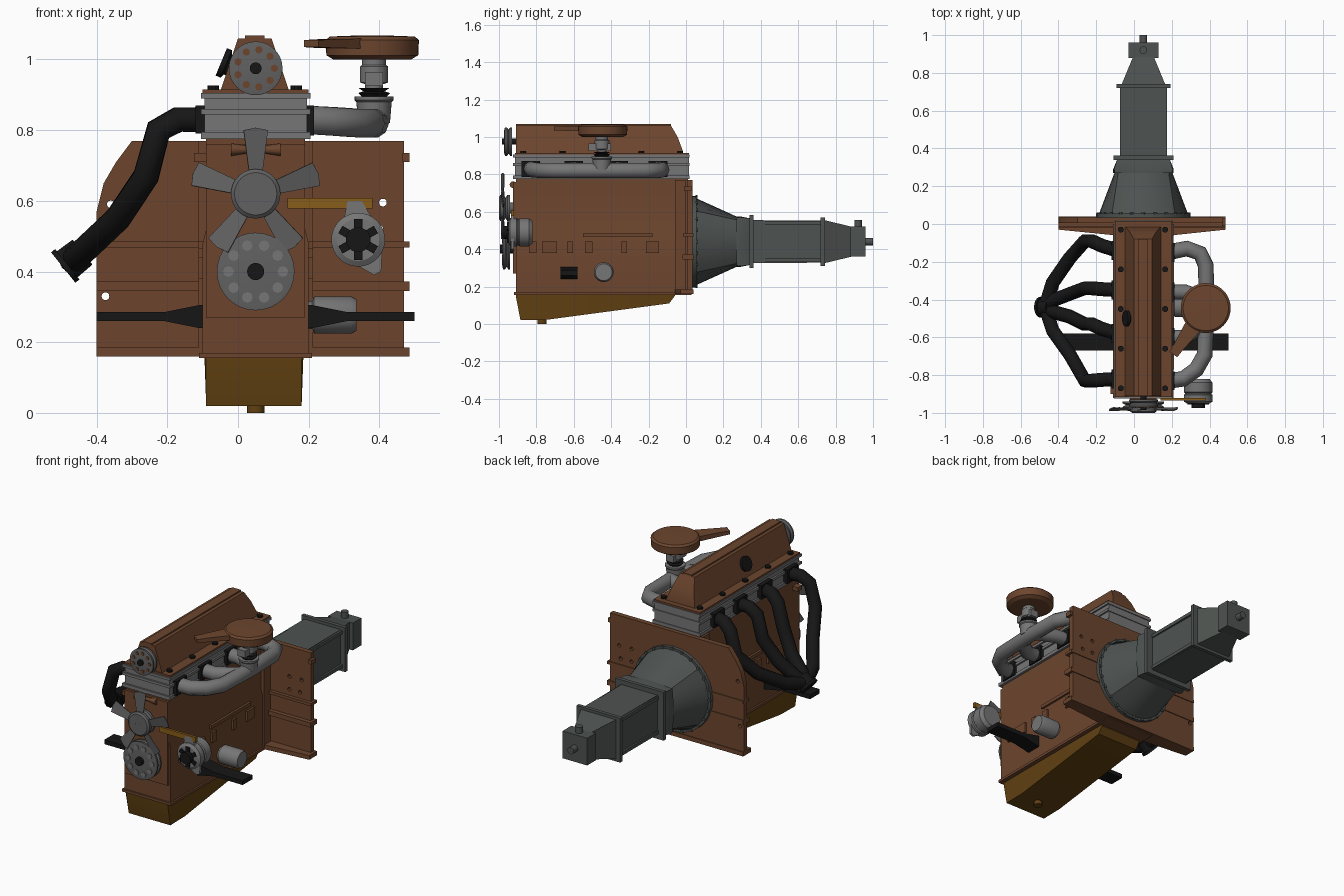
import bpy
import bmesh
from math import sin, cos, pi, radians
from mathutils import Vector, Matrix

default_cube = bpy.data.objects.get("Cube")
if default_cube:
    bpy.data.objects.remove(default_cube, do_unlink=True)

CENTRE = .05          # crankshaft line, offset from the model's middle
SHAFT_HEIGHT = .44    # height of the transmission axis
FRONT, UP, SIDE = Vector((0, -1, 0)), Vector((0, 0, 1)), Vector((1, 0, 0))


def material(name, red, green, blue):
    mat = bpy.data.materials.new(name)
    mat.use_nodes = True
    colour = (red, green, blue, 1)
    mat.diffuse_color = colour
    mat.node_tree.nodes["Principled BSDF"].inputs["Base Color"].default_value = colour
    return mat


brown = material("brown_paint", .15, .06, .027)
ochre = material("ochre_paint", .12, .053, .006)
orange = material("orange_bracket", .25, .11, .01)
casing = material("casing_grey", .075, .085, .08)
alloy = material("alloy", .18, .18, .18)
steel = material("steel", .12, .12, .12)
black = material("black_iron", .008, .008, .008)


def loft(name, rings, mat):
    """Skin a list of matching point rings and cap both ends."""
    bm = bmesh.new()
    loops = [[bm.verts.new(p) for p in ring] for ring in rings]
    count = len(loops[0])
    for a, b in zip(loops, loops[1:]):
        for i in range(count):
            j = (i + 1) % count
            bm.faces.new((a[i], a[j], b[j], b[i]))
    bm.faces.new(loops[0][::-1])
    bm.faces.new(loops[-1])
    bmesh.ops.recalc_face_normals(bm, faces=bm.faces)
    mesh = bpy.data.meshes.new(name)
    bm.to_mesh(mesh)
    bm.free()
    mesh.materials.append(mat)
    obj = bpy.data.objects.new(name, mesh)
    bpy.context.collection.objects.link(obj)
    return obj


def prism(name, outline, y0, y1, mat):
    """Extrude an x-z outline along y."""
    return loft(name, [[(x, y, z) for x, z in outline] for y in (y0, y1)], mat)


def box(name, xs, ys, zs, mat):
    (a, b), (c, d) = xs, zs
    return prism(name, [(a, c), (b, c), (b, d), (a, d)], *ys, mat)


def lathe(name, centre, axis, profile, mat, sides=32):
    """Revolve (radius, offset) pairs about an axis through centre."""
    turn = UP.rotation_difference(Vector(axis)).to_matrix()
    rings = [[Vector(centre) + turn @ Vector((r * cos(2 * pi * i / sides),
                                              r * sin(2 * pi * i / sides), t))
              for i in range(sides)] for r, t in profile]
    return loft(name, rings, mat)


def cylinder(name, centre, axis, radius, length, mat, sides=24):
    return lathe(name, centre, axis, [(radius, 0), (radius, length)], mat, sides)


def housing(name, sections, mat):
    """Loft (y, half width, half height, squareness) sections down the shaft."""
    rings = []
    for y, hx, hz, square in sections:
        ring = []
        for i in range(32):
            c, s = cos(pi * i / 16), sin(pi * i / 16)
            k = 1 + square * (1 / max(abs(c), abs(s)) - 1)
            ring.append((CENTRE + hx * k * c, y, SHAFT_HEIGHT + hz * k * s))
        rings.append(ring)
    return loft(name, rings, mat)


def tube(name, points, radius, mat):
    curve = bpy.data.curves.new(name, "CURVE")
    curve.dimensions = "3D"
    curve.bevel_depth = radius
    curve.bevel_resolution = 3
    curve.use_fill_caps = True
    spline = curve.splines.new("POLY")
    spline.points.add(len(points) - 1)
    for point, co in zip(spline.points, points):
        point.co = (*co, 1)
    curve.materials.append(mat)
    obj = bpy.data.objects.new(name, curve)
    bpy.context.collection.objects.link(obj)
    return obj


def bolt_circle(name, centre, axis, ring, radius, count, length, mat):
    turn = UP.rotation_difference(Vector(axis)).to_matrix()
    for i in range(count):
        a = 2 * pi * i / count
        spot = Vector(centre) + turn @ Vector((ring * cos(a), ring * sin(a), 0))
        cylinder(name, spot, axis, radius, length, mat, 8)


# Engine block with wider skirt, sump rail and side bosses
prism("engine_block", [(-.1, .16), (.2, .16), (.2, .48), (.19, .52), (.19, .78),
                       (-.09, .78), (-.09, .52), (-.1, .48)], -.91, .01, brown)
box("sump_rail", (-.11, .21), (-.92, .03), (.155, .17), brown)
box("front_cover", (-.09, .19), (-.925, -.9), (.27, .76), brown)
for side in (-1, 1):
    wall = CENTRE + side * .15
    span = (wall - .012, wall + .012)
    box("block_side_rail", span, (-.55, -.18), (.465, .485), brown)
    for y, width in ((-.82, .04), (-.73, .08), (-.62, .03), (-.52, .04), (-.33, .03), (-.18, .07)):
        box("block_side_boss", span, (y - width / 2, y + width / 2), (.38, .44), brown)
    box("block_rear_flange", span, (-.06, 0), (.17, .77), brown)

# Oil pan, deeper at the front
loft("oil_pan", [[(-.09, y, low), (.18, y, low), (.185, y, .16), (-.095, y, .16)]
                 for y, low in ((-.91, .15), (-.885, .02), (-.75, .022), (-.09, .11), (-.06, .15))], ochre)
cylinder("drain_plug", (CENTRE, -.77, 0), UP, .025, .03, ochre, 12)

# Cylinder head in stepped layers
box("cylinder_head", (-.095, .195), (-.915, .015), (.78, .9), alloy)
for low, high in ((.775, .795), (.845, .86), (.89, .905)):
    box("head_layer", (-.105, .205), (-.925, .02), (low, high), alloy)

# Valve cover, its flange, bolts and filler cap
box("valve_cover_flange", (-.1, .2), (-.915, .015), (.905, .915), brown)
loft("valve_cover", [[(-.05, y, .91), (.145, y, .91), (x1, y, top), (x0, y, top)]
                     for y, top, x0, x1 in ((-.91, 1.06, 0, .095), (-.08, 1.06, 0, .095),
                                            (-.045, 1, -.02, .115), (-.015, .92, -.045, .14))], brown)
box("valve_cover_ridge", (.02, .075), (-.91, -.08), (1.05, 1.068), brown)
for x in (-.07, .165):
    for i in range(5):
        cylinder("cover_bolt", (x, -.87 + i * .21, .912), UP, .016, .014, black, 10)
lathe("oil_filler_cap", (-.015, -.5, .98), (-.92, 0, .38), [(.03, 0), (.03, .015), (.042, .02), (.042, .035)], black)

# Rear mounting plate with stiffening ribs and drilled holes
plate = prism("mounting_plate", [(-.4, .16), (.47, .16), (.47, .77), (-.3, .77),
                                 (-.345, .71), (-.38, .65), (-.4, .57)], .005, .035, brown)
holes = [(-.36, .59), (-.375, .33), (.41, .595), (.33, .595), (.33, .52), (.4, .52)]
for x, z in holes:
    cutter = cylinder("hole_cutter", (x, .1, z), FRONT, .011, .2, brown, 12)
    cutter.hide_render = True
    cut = plate.modifiers.new("hole", "BOOLEAN")
    cut.object = cutter
    cut.solver = "EXACT"
    bpy.context.view_layer.objects.active = plate
    bpy.ops.object.modifier_apply(modifier=cut.name)
    bpy.data.objects.remove(cutter, do_unlink=True)
for low, high, depth in ((.16, .185, -.06), (.345, .372, -.02), (.468, .485, -.015)):
    edge = max(depth, -.03)
    loft("plate_rib", [[(-.4, .04, z), (.485, .04, z), (.485, edge, z), (.2, depth, z),
                        (-.1, depth, z), (-.4, edge, z)] for z in (low, high)], brown)
box("plate_tab", (.465, .485), (-.01, .03), (.71, .735), brown)
box("block_tab", (-.125, -.085), (-.9, -.86), (.71, .735), brown)

# Bell housing blending from round to square, then gearbox and tail
housing("bell_housing", [(.03, .25, .245, 0), (.055, .25, .245, 0), (.055, .235, .232, 0),
                         (.28, .15, .13, .6)], casing)
bolt_circle("bell_bolt", (CENTRE, .05, SHAFT_HEIGHT), -FRONT, .24, .009, 24, .012, casing)
housing("adapter", [(.27, .16, .135, .8), (.29, .16, .135, .9), (.34, .14, .125, 1)], casing)
for y, wide, high in ((.34, .158, .142), (.72, .142, .13)):
    housing("gearbox_flange", [(y, wide, high, 1), (y + .022, wide, high, 1)], casing)
housing("gearbox", [(.36, .118, .115, 1), (.73, .112, .112, 1)], casing)
for side in (-1, 1):
    x = CENTRE + side * .105
    for z in (.33, .53):
        box("gearbox_rail", (x - .02, x + .02), (.36, .73), (z, z + .02), casing)
housing("tail_housing", [(.74, .115, .115, 1), (.885, .055, .08, 1)], casing)
housing("tail_block", [(.88, .08, .08, 1), (.96, .08, .08, 1)], casing)
cylinder("output_shaft", (CENTRE, .95, SHAFT_HEIGHT), -FRONT, .02, .05, casing)
cylinder("tail_breather", (CENTRE, .92, .51), UP, .02, .045, casing)

# Pulleys with bolt rings
for name, z, y, radius, count, dots in (("cam_pulley", .975, -.93, .076, 9, brown),
                                        ("crank_pulley", .4, -.94, .11, 10, alloy)):
    lathe(name, (CENTRE, y, z), FRONT, [(radius, 0), (radius, .01), (radius * .85, .018),
                                        (radius, .028), (radius, .038), (radius * .9, .04)], steel)
    bolt_circle(name + "_stud", (CENTRE, y - .038, z), FRONT, radius * .7, radius * .14, count, .006, dots)
    cylinder(name + "_boss", (CENTRE, y + .03, z), FRONT, radius * .22, .085, black)

# Cooling fan on its water pump hub
HUB = .62
lathe("fan_hub", (CENTRE, -.9, HUB), FRONT, [(.03, 0), (.03, .04), (.07, .04), (.07, .055),
                                             (.055, .065), (.07, .075), (.07, .092), (.06, .1)], steel)
bolt_circle("fan_bolt", (CENTRE, -.99, HUB), FRONT, .045, .009, 5, .01, alloy)
cylinder("fan_boss", (CENTRE, -.98, HUB), FRONT, .016, .02, black)
for i in range(5):
    blade = prism("fan_blade", [(-.018, .05), (.018, .05), (.035, .18), (0, .187), (-.035, .18)], -.003, .003, steel)
    blade.matrix_world = (Matrix.Translation((CENTRE, -.98, HUB)) @ Matrix.Rotation(radians(72 * i), 4, "Y")
                          @ Matrix.Rotation(radians(12), 4, "Z"))
lathe("water_outlet", (-.02, -.925, .745), SIDE, [(.018, 0), (.01, .05), (.01, .09), (.018, .14)], brown, 12)

# Alternator, lugs and strap
ALT = Vector((.34, -.84, .49))
lathe("alternator", ALT, FRONT, [(.06, -.02), (.075, 0), (.075, .05), (.07, .055), (.07, .06),
                                 (.076, .065), (.076, .1), (.06, .11)], alloy)
prism("alternator_lugs", [(.31, .6), (.35, .6), (.41, .5), (.405, .4), (.385, .39), (.28, .45)], -.935, -.92, alloy)
cylinder("alternator_pulley", ALT + FRONT * .1, FRONT, .035, .035, black)
for i in range(6):
    fin = box("alternator_fin", (-.012, .012), (-.956, -.94), (.02, .058), black)
    fin.matrix_world = Matrix.Translation((ALT.x, 0, ALT.z)) @ Matrix.Rotation(pi * i / 3, 4, "Y")
box("alternator_strap", (.14, .38), (-.935, -.92), (.578, .608), orange)

# Engine mounts on both sides, oil filter
for side in (-1, 1):
    reach = [(.13, .24, .305), (.16, .24, .305), (.26, .26, .285), (.45, .26, .285)]
    loft("engine_mount", [[(CENTRE + side * d, y, z) for y, z in
                           ((-.67, low), (-.58, low), (-.58, high), (-.67, high))]
                          for d, low, high in reach], black)
lathe("oil_filter", (.19, -.44, .277), SIDE, [(.04, 0), (.04, .02), (.053, .025), (.053, .13), (.045, .145)], alloy)

# Exhaust runners meeting in one collector
for port, bulge, low in ((-.14, -.09, -.18), (-.35, -.34, -.37), (-.58, -.53, -.49), (-.82, -.83, -.69)):
    tube("exhaust_runner", [(-.09, port, .83), (-.17, (port + bulge) / 2, .83), (-.225, bulge, .8),
                            (-.26, bulge, .67), (-.34, low, .55), (-.43, (low - .44) / 2, .465),
                            (-.47, -.44, .43)], .037, black)
    box("exhaust_flange", (-.12, -.09), (port - .05, port + .05), (.79, .87), black)
OUTLET = Vector((-.75, 0, -.6)).normalized()
lathe("exhaust_collector", (-.44, -.44, .455), OUTLET, [(.045, 0), (.047, .055), (.055, .055), (.055, .07)], black)

# Intake log with four runners
tube("intake_log", [(.18, -.83, .83), (.26, -.82, .825), (.33, -.77, .82), (.375, -.69, .82), (.385, -.45, .82),
                    (.38, -.22, .82), (.35, -.155, .82), (.28, -.13, .825), (.18, -.15, .83)], .042, alloy)
for port, joint in ((-.36, -.4), (-.6, -.52)):
    tube("intake_runner", [(.18, port, .83), (.27, port, .825), (.38, joint, .82)], .04, alloy)
for port in (-.15, -.36, -.6, -.83):
    box("intake_flange", (.19, .215), (port - .05, port + .05), (.785, .87), black)

# Carburettor and air cleaner
CARB = Vector((.385, -.45, .82))
lathe("carb_riser", CARB, UP, [(.045, 0), (.05, .06), (.055, .065), (.055, .075)], alloy)
lathe("carb_insulator", CARB, UP, [(.03, .07), (.045, .085), (.03, .09), (.045, .1)], black)
lathe("carburettor", CARB, UP, [(.025, .09), (.025, .11), (.04, .115), (.04, .16), (.034, .165), (.034, .2)], alloy)
box("carb_float_bowl", (.36, .41), (-.52, -.4), (.925, .965), alloy)
lathe("air_cleaner", (.38, -.445, 1), UP, [(.11, 0), (.13, .012), (.132, .055), (.12, .065), (.04, .068)], brown, 40)
snout = loft("air_cleaner_snout", [[(-w, y, 1.045 - h), (w, y, 1.045 - h), (w, y, 1.045 + h), (-w, y, 1.045 + h)]
                                   for y, w, h in ((-.08, .05, .015), (-.24, .03, .012), (-.3, .025, .01))], brown)
snout.matrix_world = Matrix.Translation((.38, -.445, 0)) @ Matrix.Rotation(radians(-35), 4, "Z")

# Smooth round surfaces while keeping edges sharp
bpy.ops.object.select_all(action="DESELECT")
for obj in bpy.context.scene.objects:
    if obj.type == "MESH":
        obj.select_set(True)
bpy.context.view_layer.objects.active = plate
bpy.ops.object.shade_smooth_by_angle()
